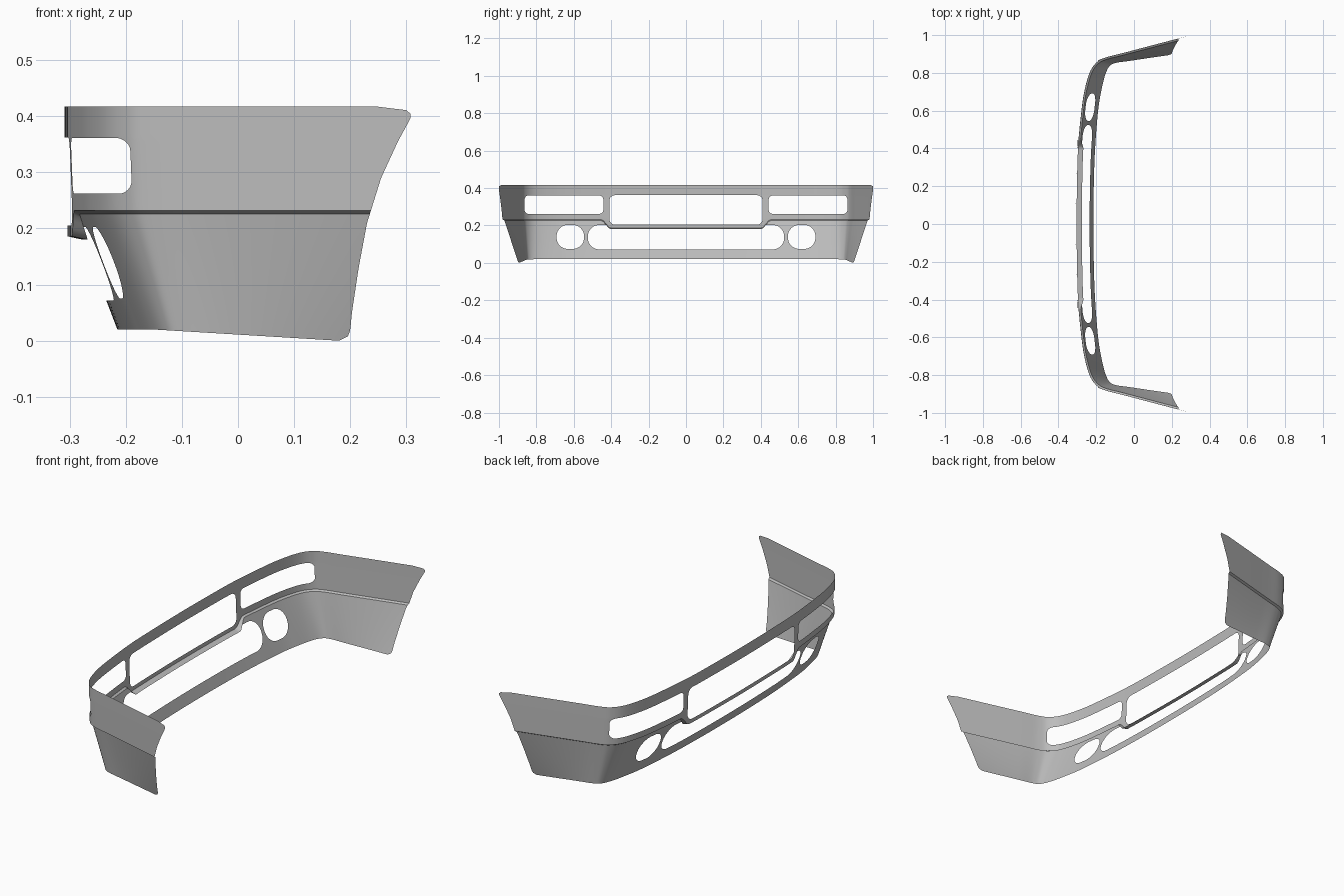
import bpy, bmesh, math
from mathutils import Vector

if "Cube" in bpy.data.objects:
    bpy.data.objects.remove(bpy.data.objects["Cube"])

# Plan-view paths (x, y) of one half: upper band and bottom edge
UPPER = [(-.304, 0), (-.302, .2), (-.296, .4), (-.277, .6), (-.260, .71), (-.232, .805),
         (-.196, .856), (-.150, .880), (-.05, .906), (.14, .956), (.34, 1.008)]
BOTTOM = [(-.215, 0), (-.213, .2), (-.206, .4), (-.190, .6), (-.174, .70), (-.154, .785),
          (-.130, .835), (-.095, .853), (-.02, .864), (.10, .882), (.24, .902)]
# Rear edge of the side wings: (z, x)
REAR = [(-.01, .17), (0, .18), (.003, .191), (.008, .196), (.018, .2), (.05, .203), (.13, .215),
        (.21, .23), (.29, .255), (.355, .285), (.39, .304), (.398, .308), (.405, .307),
        (.411, .300), (.415, .285), (.417, .25), (.43, .2)]
TOP, CREASE, STEP, INSET = .417, .226, .006, .010


def spline(pts, n=20):
    p = [Vector(q) for q in pts]
    p = [Vector((p[1].x, -p[1].y))] + p + [2 * p[-1] - p[-2]]
    out = []
    for i in range(1, len(p) - 2):
        a, b, c, d = p[i - 1:i + 3]
        for k in range(n):
            t = k / n
            out.append(.5 * (2 * b + (c - a) * t + (2 * a - 5 * b + 4 * c - d) * t * t
                             + (3 * b - a - 3 * c + d) * t ** 3))
    return out + [p[-2]]


def clamp(t):
    return max(0, min(1, t))


def rear_x(z):
    for (z0, x0), (z1, x1) in zip(REAR, REAR[1:]):
        if z <= z1:
            return x0 + (x1 - x0) * (z - z0) / (z1 - z0)
    return REAR[-1][1]


def rounded(p, y0, y1, z0, z1, r):
    """Signed distance to a rounded rectangle in the y-z plane."""
    dy = abs(p.y - (y0 + y1) / 2) - (y1 - y0) / 2 + r
    dz = abs(p.z - (z0 + z1) / 2) - (z1 - z0) / 2 + r
    return math.hypot(max(dy, 0), max(dz, 0)) + min(max(dy, dz), 0) - r


UPPER_HOLES = [(-.41, .41, .205, .362, .03), (.442, .863, .262, .361, .022)]
LOWER_HOLES = [(-.525, .525, .072, .203, .062), (.545, .692, .075, .203, .06)]

bm = bmesh.new()


def add_strip(rows, holes):
    """Grid of points, trimmed by the openings and the rear edge."""
    def keep(p):
        return min([rear_x(p.z) - p.x] + [rounded(p, *h) for h in holes])
    val = [[keep(p) for p in r] for r in rows]
    for j in range(len(rows) - 1):
        for i in range(len(rows[0]) - 1):
            idx = [(j, i), (j, i + 1), (j + 1, i + 1), (j + 1, i)]
            q = [(rows[a][b], val[a][b]) for a, b in idx]
            poly = []
            for (p, d), (p2, d2) in zip(q, q[1:] + q[:1]):
                if d >= 0:
                    poly.append(p)
                if (d >= 0) != (d2 >= 0):
                    poly.append(p.lerp(p2, d / (d - d2)))
            if len(poly) > 2:
                bm.faces.new([bm.verts.new(p) for p in poly])


up, low = spline(UPPER), spline(BOTTOM)
cols = []
for i, (u, b) in enumerate(zip(up, low)):
    tan = (up[min(i + 1, len(up) - 1)] - up[max(i - 1, 0)]).normalized()
    if i == 0:
        tan = Vector((0, 1))
    inner = u + Vector((tan.y, -tan.x)) * INSET
    s = clamp((u.y - .40) / .055)
    zc = .18 + (CREASE - .18) * s * s * (3 - 2 * s)      # crease drops below the grille
    zb = .02 * (1 - clamp((b.x + .15) / .33))            # bottom edge falls to the rear
    cols.append((u, b, inner, zc, zb))


def upper_point(c, t):
    z = TOP + (c[3] + STEP - TOP) * t
    return Vector((c[0].x - .005 * clamp((z - .23) / .13), c[0].y, z))


def lower_point(c, t):
    u, b, inner, zc, zb = c
    z = zc + (zb - zc) * t
    p = b.lerp(inner, (z - zb) / (CREASE - zb))
    return Vector((p.x, p.y, z))


# Upper band with grille and lamp openings
add_strip([[upper_point(c, j / 30) for c in cols] for j in range(31)], UPPER_HOLES)
# Crease step, widening to a shelf below the grille
add_strip([[upper_point(c, 1) for c in cols], [lower_point(c, 0) for c in cols]], [])
# Sloping lower apron with air intake and fog lamp openings
add_strip([[lower_point(c, j / 30) for c in cols] for j in range(31)], LOWER_HOLES)

bmesh.ops.remove_doubles(bm, verts=bm.verts, dist=1e-5)
bmesh.ops.dissolve_degenerate(bm, edges=bm.edges, dist=1e-5)
bmesh.ops.reverse_faces(bm, faces=bm.faces)
# Make sure the shell faces outwards (front is toward -x)
bm.normal_update()
if sum(f.normal.x * f.calc_area() for f in bm.faces) > 0:
    bmesh.ops.reverse_faces(bm, faces=bm.faces)

mesh = bpy.data.meshes.new("bumper_shell")
bm.to_mesh(mesh)
bm.free()
obj = bpy.data.objects.new("bumper_shell", mesh)
bpy.context.collection.objects.link(obj)
mat = bpy.data.materials.new("plain grey")
mat.diffuse_color = (.5, .5, .5, 1)
mat.use_nodes = True
mat.node_tree.nodes["Principled BSDF"].inputs["Base Color"].default_value = mat.diffuse_color
mesh.materials.append(mat)

bpy.context.view_layer.objects.active = obj
obj.select_set(True)
bpy.ops.object.shade_smooth_by_angle(angle=math.radians(30))

# Other half
mir = obj.modifiers.new("mirror", 'MIRROR')
mir.use_axis = (False, True, False)
mir.merge_threshold = 1e-4
